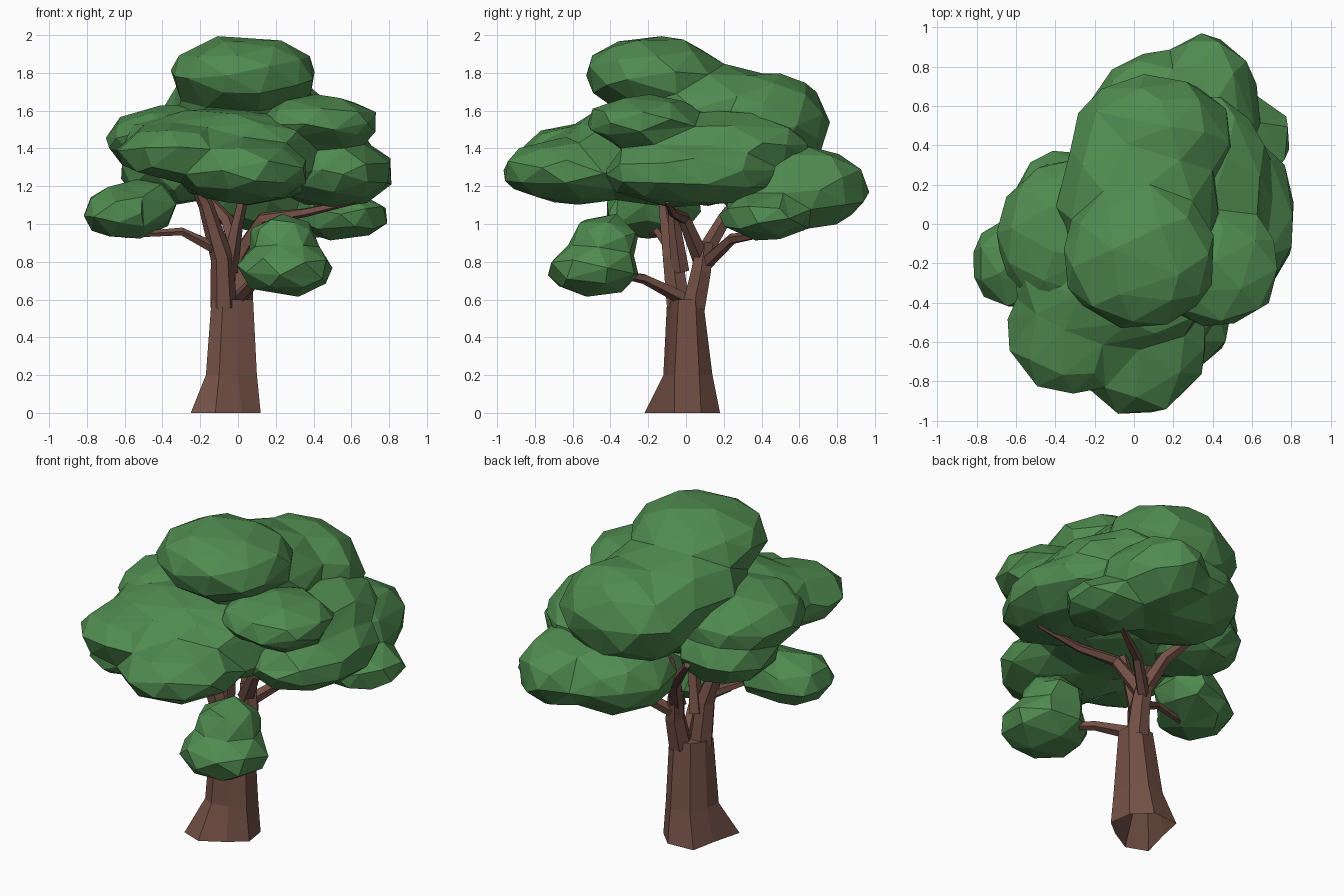
import bpy, bmesh
from math import cos, sin, tau
from mathutils import Vector, Matrix

if "Cube" in bpy.data.objects:
    bpy.data.objects.remove(bpy.data.objects["Cube"])


def material(name, rgb):
    m = bpy.data.materials.new(name)
    m.diffuse_color = (*rgb, 1)
    m.use_nodes = True
    m.node_tree.nodes["Principled BSDF"].inputs["Base Color"].default_value = m.diffuse_color
    return m


LEAF = material("leaf_green", (0.08, 0.26, 0.08))
BARK = material("bark_brown", (0.17, 0.08, 0.06))


def add_object(name, bm, mat):
    bmesh.ops.recalc_face_normals(bm, faces=bm.faces)
    mesh = bpy.data.meshes.new(name)
    bm.to_mesh(mesh)
    bm.free()
    mesh.materials.append(mat)
    ob = bpy.data.objects.new(name, mesh)
    bpy.context.collection.objects.link(ob)
    return ob


def skin(name, loops):
    """Bridge successive rings of points; the bottom stays open."""
    bm = bmesh.new()
    rings = [[bm.verts.new(p) for p in loop] for loop in loops]
    for a, b in zip(rings, rings[1:]):
        for k in range(len(a)):
            n = (k + 1) % len(a)
            bm.faces.new((a[k], a[n], b[n], b[k]))
    bm.faces.new(rings[-1])
    return add_object(name, bm, BARK)


def limb(name, path, sides=5):
    """Faceted tapering tube through (x, y, z, radius) points."""
    pts = [Vector(p[:3]) for p in path]
    loops = []
    for i, p in enumerate(pts):
        d = pts[min(i + 1, len(pts) - 1)] - pts[max(i - 1, 0)]
        rot = Vector((0, 0, 1)).rotation_difference(d)
        loops.append([p + rot @ Vector((cos(tau * k / sides), sin(tau * k / sides), 0)) * path[i][3]
                      for k in range(sides)])
    skin(name, loops)


def foliage(name, lumps, faces):
    """Fuse ellipsoids (centre, radii) into one lump and reduce it to broad facets."""
    bm = bmesh.new()
    for c, r in lumps:
        m = Matrix.Translation(c) @ Matrix.Diagonal((*[v * 1.03 for v in r], 1))
        bmesh.ops.create_icosphere(bm, subdivisions=3, radius=1, matrix=m)
    ob = add_object(name, bm, LEAF)
    rm = ob.modifiers.new("fuse", 'REMESH')
    rm.mode = 'VOXEL'
    rm.voxel_size = 0.03
    sm = ob.modifiers.new("soften", 'SMOOTH')
    sm.iterations = 6
    ev = ob.evaluated_get(bpy.context.evaluated_depsgraph_get())
    tris = sum(len(p.vertices) - 2 for p in ev.data.polygons)
    dec = ob.modifiers.new("facets", 'DECIMATE')
    dec.ratio = faces / max(tris, faces)
    bpy.context.view_layer.update()
    ev = ob.evaluated_get(bpy.context.evaluated_depsgraph_get())
    mesh = bpy.data.meshes.new_from_object(ev)
    ob.modifiers.clear()
    ob.data = mesh
    mesh.shade_flat()


# Trunk with a flared foot
foot = [(0.12, -0.06), (0.1, 0.08), (0.0, 0.18), (-0.17, 0.17), (-0.2, 0.02), (-0.25, -0.17), (-0.12, -0.22), (0.02, -0.14)]
shin = [(0.1, -0.06), (0.09, 0.07), (0.01, 0.14), (-0.11, 0.12), (-0.16, 0.02), (-0.17, -0.08), (-0.1, -0.12), (0.0, -0.1)]
waist = [(0.08, -0.04), (0.08, 0.05), (0.02, 0.09), (-0.08, 0.07), (-0.13, 0.0), (-0.14, -0.07), (-0.08, -0.1), (0.01, -0.07)]
skin("trunk", [[(x, y, z) for x, y in ring] for ring, z in ((foot, 0), (shin, 0.2), (waist, 0.6))])

# Two main forks
limb("front_fork", [(-0.075, -0.04, 0.56, 0.07), (-0.085, -0.07, 0.82, 0.06), (-0.17, -0.11, 1.1, 0.04),
                    (-0.26, -0.15, 1.3, 0.03)], 6)
limb("back_fork", [(0.01, 0.04, 0.56, 0.07), (0.02, 0.08, 0.75, 0.06), (0.0, 0.1, 0.9, 0.05)], 6)

# Branches
limb("middle_branch", [(-0.05, -0.03, 0.75, 0.05), (-0.01, -0.06, 0.98, 0.035), (0.04, -0.08, 1.2, 0.025)])
limb("right_branch", [(0, 0.08, 0.82, 0.05), (0.13, -0.01, 1.03, 0.035), (0.35, -0.07, 1.06, 0.025),
                      (0.62, -0.1, 1.12, 0.015)])
limb("back_right_branch", [(0, 0.09, 0.78, 0.04), (0.18, 0.24, 0.92, 0.03), (0.48, 0.44, 0.95, 0.015)])
limb("back_left_branch", [(0, 0.1, 0.85, 0.045), (-0.06, 0.2, 1.02, 0.038), (-0.26, 0.36, 1.25, 0.02)])
limb("left_branch", [(-0.08, -0.07, 0.85, 0.035), (-0.3, -0.15, 0.96, 0.022), (-0.6, -0.2, 0.94, 0.015)])
limb("front_branch", [(0, 0, 0.6, 0.04), (0.1, -0.22, 0.71, 0.028), (0.26, -0.48, 0.76, 0.015)])

# Crown of fused leaf masses
foliage("top_foliage", [((0.03, -0.17, 1.79), (0.38, 0.36, 0.205)), ((0.1, 0.43, 1.52), (0.4, 0.32, 0.28)),
                        ((0.02, 0.12, 1.6), (0.4, 0.46, 0.24))], 160)
foliage("front_foliage", [((0.03, -0.58, 1.28), (0.34, 0.39, 0.17)), ((-0.33, -0.54, 1.38), (0.31, 0.32, 0.15)),
                          ((0.05, -0.15, 1.33), (0.42, 0.42, 0.22)), ((-0.1, -0.3, 1.44), (0.5, 0.33, 0.17))], 160)
foliage("right_foliage", [((0.5, 0.03, 1.27), (0.32, 0.45, 0.18)), ((0.42, -0.22, 1.54), (0.32, 0.3, 0.14)),
                          ((0.35, 0.2, 1.4), (0.34, 0.45, 0.2))], 150)
foliage("left_foliage", [((-0.32, -0.06, 1.45), (0.37, 0.38, 0.18)), ((-0.34, 0.08, 1.27), (0.28, 0.29, 0.17))], 110)
foliage("back_foliage", [((0.15, 0.53, 1.18), (0.38, 0.34, 0.22)), ((0.37, 0.59, 1.19), (0.26, 0.37, 0.22)),
                         ((0.54, 0.42, 1.04), (0.26, 0.24, 0.12))], 130)
foliage("small_left_foliage", [((-0.61, -0.2, 1.06), (0.21, 0.23, 0.14)), ((-0.48, -0.12, 1.1), (0.16, 0.2, 0.14))], 60)
foliage("small_front_foliage", [((0.25, -0.49, 0.76), (0.25, 0.24, 0.14)), ((0.24, -0.43, 0.91), (0.18, 0.18, 0.14))], 70)
